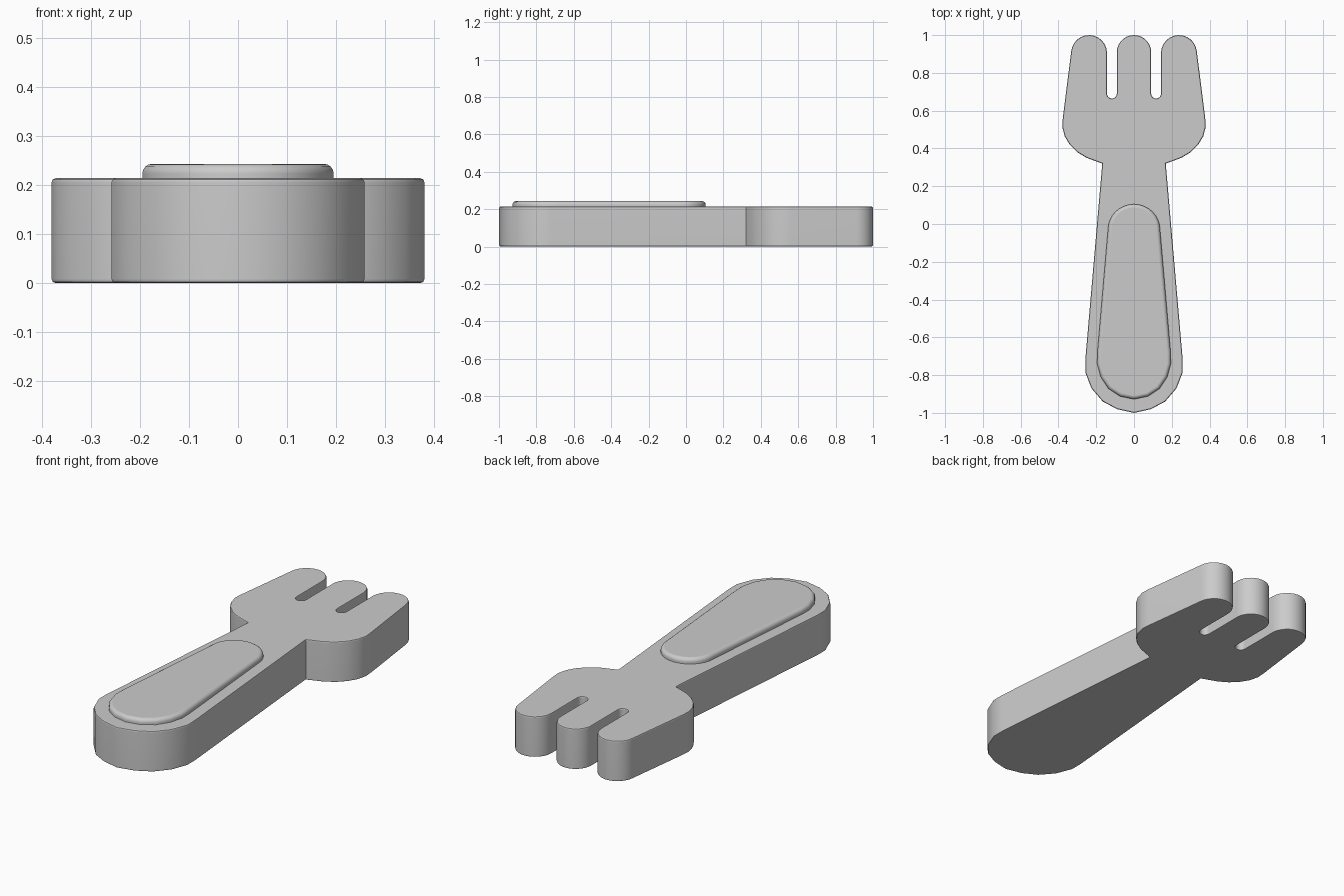
import bpy
import bmesh
from math import sin, cos, radians

cube = bpy.data.objects.get("Cube")
if cube:
    bpy.data.objects.remove(cube, do_unlink=True)

# Single grey material
grey = bpy.data.materials.new("light grey")
grey.use_nodes = True
colour = (0.6, 0.6, 0.6, 1)
grey.diffuse_color = colour
grey.node_tree.nodes["Principled BSDF"].inputs["Base Color"].default_value = colour


def arc(cx, cy, rx, ry, start, end, steps=10):
    """Points along an elliptical arc, angles in degrees."""
    angles = [radians(start + (end - start) * i / steps) for i in range(steps + 1)]
    return [(cx + rx * cos(a), cy + ry * sin(a)) for a in angles]


def slab(name, half, bottom, top, rim, segments, bevel_base):
    """Mirror a right half outline, extrude it and round its rims."""
    outline = half + [(-x, y) for x, y in reversed(half) if abs(x) > 1e-4]
    bm = bmesh.new()
    base = bm.faces.new([bm.verts.new((x, y, bottom)) for x, y in outline])
    extruded = bmesh.ops.extrude_face_region(bm, geom=[base], use_keep_orig=True)
    raised = [v for v in extruded["geom"] if isinstance(v, bmesh.types.BMVert)]
    bmesh.ops.translate(bm, verts=raised, vec=(0, 0, top - bottom))
    bmesh.ops.recalc_face_normals(bm, faces=bm.faces)
    middle = (bottom + top) / 2
    rims = [e for e in bm.edges
            if abs(e.verts[0].co.z - e.verts[1].co.z) < 1e-5
            and (bevel_base or e.verts[0].co.z > middle)]
    bmesh.ops.bevel(bm, geom=rims, offset=rim, segments=segments,
                    profile=0.5, affect='EDGES')
    mesh = bpy.data.meshes.new(name)
    bm.to_mesh(mesh)
    bm.free()
    mesh.materials.append(grey)
    obj = bpy.data.objects.new(name, mesh)
    bpy.context.collection.objects.link(obj)
    bpy.ops.object.select_all(action='DESELECT')
    bpy.context.view_layer.objects.active = obj
    obj.select_set(True)
    bpy.ops.object.shade_smooth_by_angle(angle=radians(35))
    weighted = obj.modifiers.new("flat_caps", 'WEIGHTED_NORMAL')
    weighted.keep_sharp = True
    return obj


# Fork body: rounded handle end, flared head, three tines
handle = [(0, -1), (0.09, -0.98), (0.165, -0.94), (0.225, -0.87),
          (0.258, -0.785), (0.258, -0.72), (0.168, 0.32)]
shoulder = [(0.25, 0.35), (0.3, 0.38), (0.34, 0.42), (0.367, 0.465),
            (0.38, 0.515), (0.377, 0.56)]
outer_tine = arc(0.238, 0.905, 0.095, 0.095, 5, 180, 12)
slot = arc(0.117, 0.69, 0.026, 0.026, 0, -180, 8)
middle_tine = arc(0, 0.91, 0.091, 0.09, 0, 90, 7)
slab("fork_body", handle + shoulder + outer_tine + slot + middle_tine,
     0, 0.214, 0.009, 2, True)

# Raised grip pad on the handle
pad_end = [(0, -0.928), (0.075, -0.912), (0.135, -0.872), (0.176, -0.81),
           (0.195, -0.74), (0.194, -0.68)]
pad_tip = arc(0, -0.03, 0.138, 0.135, 0, 90, 8)
slab("grip_pad", pad_end + pad_tip, 0.2, 0.243, 0.02, 4, False)
